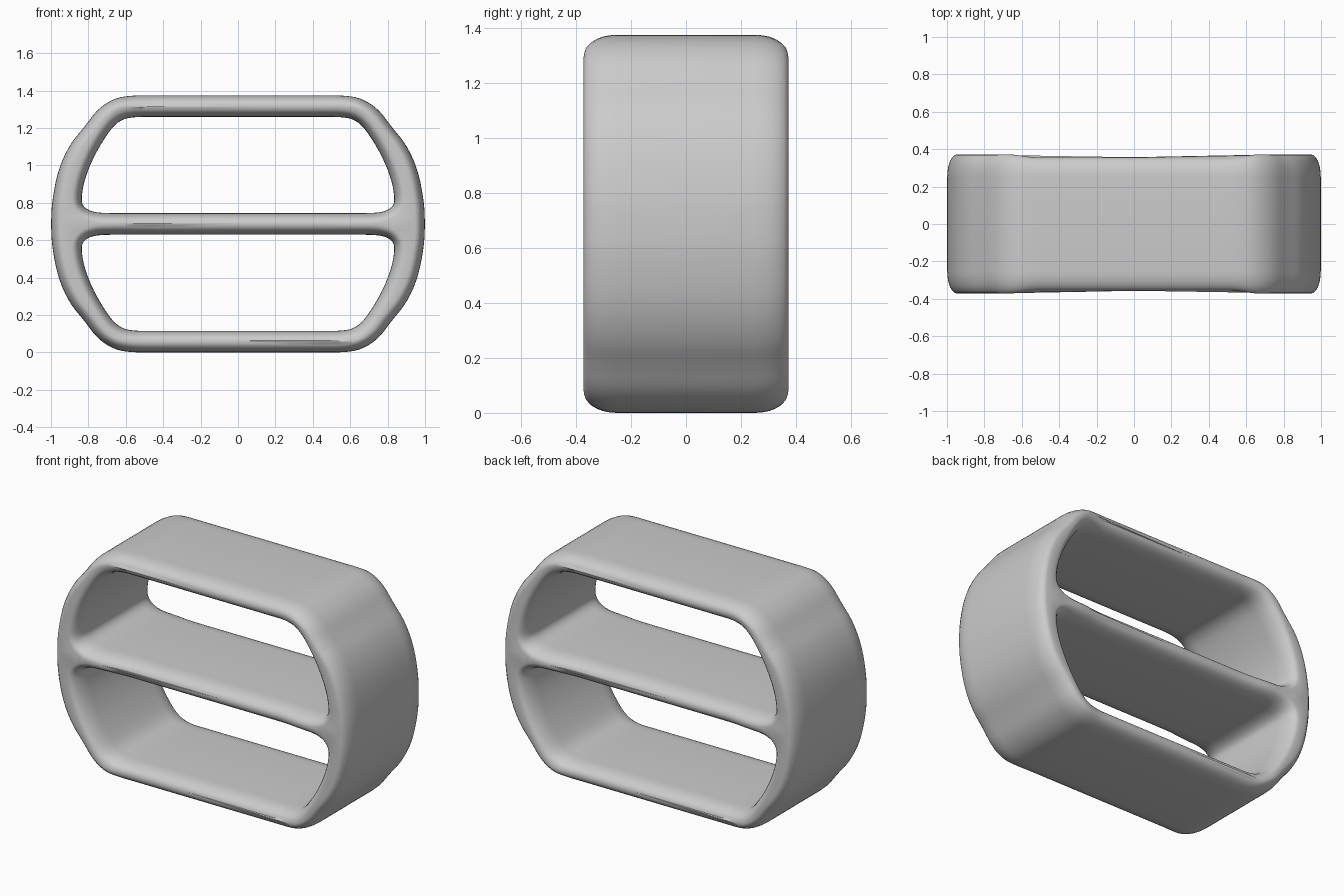
import bpy, bmesh, math
from mathutils import Vector

cube = bpy.data.objects.get("Cube")
if cube:
    bpy.data.objects.remove(cube, do_unlink=True)

MID = 0.687      # height of the middle bar
CORE = 0.25      # half depth where the rounding starts
ROUND = 0.052    # rounding across the rim
STEPS = 6

# Right halves of the outlines, relative to the middle bar
OUTER = [(1.0, 0), (0.995, 0.12), (0.962, 0.29), (0.90, 0.425), (0.82, 0.52),
         (0.75, 0.615), (0.66, 0.672), (0.57, 0.687), (0.45, 0.687)]
SLOT = [(0.45, 0.057), (0.7, 0.057), (0.78, 0.064), (0.83, 0.093),
        (0.838, 0.14), (0.82, 0.24), (0.767, 0.37), (0.68, 0.51),
        (0.62, 0.56), (0.55, 0.572), (0.45, 0.572)]


def mirror_x(half):
    return half + [(-x, z) for x, z in reversed(half)]


def mirror_z(half):
    return [(x, -z) for x, z in reversed(half)]


def soften(points, rounds=2):
    """Corner cutting on a closed outline."""
    pts = [Vector(p) for p in points]
    for _ in range(rounds):
        cut = []
        for i, a in enumerate(pts):
            b = pts[(i + 1) % len(pts)]
            cut += [a.lerp(b, 0.25), a.lerp(b, 0.75)]
        pts = cut
    return pts


def half_depth(x):
    """The side arms are a little deeper than the bars."""
    t = min(max((abs(x) - 0.5) / 0.2, 0), 1)
    return 0.355 + 0.017 * t * t * (3 - 2 * t)


def add_wall(bm, pts, into):
    """Wall along an outline with rounded rims; returns both rim edge loops."""
    n = len(pts)
    normals = []
    for i in range(n):
        d = (pts[(i + 1) % n] - pts[i - 1]).normalized()
        normals.append(Vector((-d.y, d.x)) * into)
    angles = [math.pi / 2 * k / STEPS for k in range(STEPS + 1)]
    profile = [(-1, a) for a in reversed(angles)] + [(1, a) for a in angles]
    rings = []
    for side, a in profile:
        ring = []
        for p, nrm in zip(pts, normals):
            q = p + nrm * ROUND * (1 - math.cos(a))
            y = side * (CORE + (half_depth(p.x) - CORE) * math.sin(a))
            ring.append(bm.verts.new((q.x, y, q.y + MID)))
        rings.append(ring)
    for r0, r1 in zip(rings, rings[1:]):
        for i in range(n):
            j = (i + 1) % n
            bm.faces.new((r0[i], r0[j], r1[j], r1[i]))
    return [[bm.edges.get((r[i], r[(i + 1) % n])) for i in range(n)]
            for r in (rings[0], rings[-1])]


# Outer frame wall and the two slot walls
bm = bmesh.new()
outer = mirror_x(mirror_z(OUTER)[:-1] + OUTER)
walls = [add_wall(bm, soften(outer), 1),
         add_wall(bm, soften(mirror_x(SLOT)), -1),
         add_wall(bm, soften(mirror_x(mirror_z(SLOT))), -1)]

# Front and back faces between the rims
for side, direction in ((0, -1), (1, 1)):
    rims = [e for wall in walls for e in wall[side]]
    bmesh.ops.triangle_fill(bm, edges=rims, use_beauty=True,
                            normal=(0, direction, 0))
bmesh.ops.recalc_face_normals(bm, faces=bm.faces[:])

mesh = bpy.data.meshes.new("strap_slider")
bm.to_mesh(mesh)
bm.free()
slider = bpy.data.objects.new("strap_slider", mesh)
bpy.context.collection.objects.link(slider)

# Plain grey
grey = bpy.data.materials.new("light_grey")
grey.use_nodes = True
colour = (0.6, 0.6, 0.6, 1)
grey.diffuse_color = colour
grey.node_tree.nodes["Principled BSDF"].inputs["Base Color"].default_value = colour
mesh.materials.append(grey)

bpy.ops.object.select_all(action='DESELECT')
slider.select_set(True)
bpy.context.view_layer.objects.active = slider
bpy.ops.object.shade_smooth_by_angle(angle=math.radians(50))
